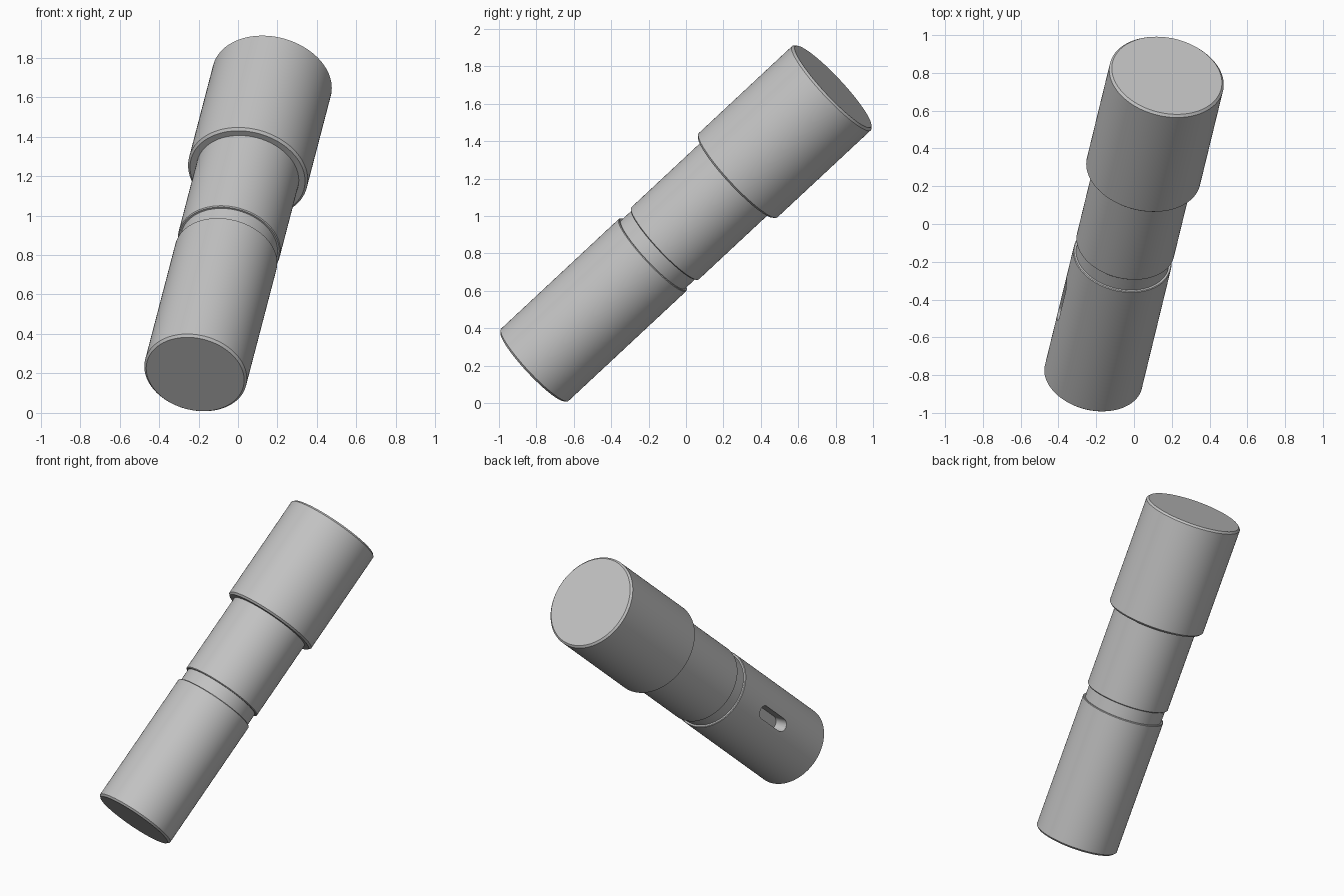
import bpy, bmesh, math
from mathutils import Vector, Matrix

if "Cube" in bpy.data.objects:
    bpy.data.objects.remove(bpy.data.objects["Cube"], do_unlink=True)

# One plain grey for the whole part
grey = bpy.data.materials.new("plain_grey")
grey.use_nodes = True
colour = (0.55, 0.55, 0.55, 1)
grey.diffuse_color = colour
grey.node_tree.nodes["Principled BSDF"].inputs["Base Color"].default_value = colour

# Tilted frame: local z runs along the shaft axis, local -x faces the slot
base = Vector((-0.217, -0.817, 0.196))
tip = Vector((0.174, 0.786, 1.691))
axis = (tip - base).normalized()
side = (Vector((1, 0, 0)) - axis * axis.x).normalized()
frame = Matrix((side, axis.cross(side), axis)).transposed().to_4x4()
frame.translation = base
length = (tip - base).length


def make_object(name, bm):
    bmesh.ops.recalc_face_normals(bm, faces=bm.faces)
    mesh = bpy.data.meshes.new(name)
    bm.to_mesh(mesh)
    bm.free()
    mesh.materials.append(grey)
    obj = bpy.data.objects.new(name, mesh)
    bpy.context.collection.objects.link(obj)
    obj.matrix_world = frame
    return obj


def section(radius, low, high, c_low, c_high):
    """Profile of one cylinder with a chamfer at either end."""
    pts = [(radius - c_low, low), (radius, low + c_low),
           (radius, high - c_high), (radius - c_high, high)]
    return list(dict.fromkeys(pts))


def lathe(name, profile, steps=96):
    bm = bmesh.new()
    verts = [bm.verts.new((r, 0, z)) for r, z in profile]
    edges = [bm.edges.new(pair) for pair in zip(verts, verts[1:])]
    bmesh.ops.spin(bm, geom=verts + edges, axis=(0, 0, 1), cent=(0, 0, 0),
                   angle=math.tau, steps=steps, use_merge=True)
    bmesh.ops.remove_doubles(bm, verts=bm.verts, dist=1e-5)
    bmesh.ops.holes_fill(bm, edges=[e for e in bm.edges if e.is_boundary], sides=0)
    return make_object(name, bm)


# Stepped shaft: lower body, relief groove, middle body and wide head
profile = (section(0.264, 0, 0.89, 0.012, 0.004)
           + section(0.25, 0.89, 0.975, 0, 0)
           + section(0.264, 0.975, 1.51, 0.005, 0)
           + section(0.308, 1.51, length, 0.012, 0.012))
shaft = lathe("stepped_shaft", profile)

# Round-ended slot cutter, sunk into the lower body
slot_z, slot_length, slot_width, slot_depth = 0.534, 0.28, 0.085, 0.09
bm = bmesh.new()
half = slot_length / 2 - slot_width / 2
outline = []
for end in (1, -1):
    for i in range(13):
        a = math.pi * i / 12
        outline.append(bm.verts.new((-0.264 + slot_depth,
                                     end * math.cos(a) * slot_width / 2,
                                     slot_z + end * (half + math.sin(a) * slot_width / 2))))
floor = bm.faces.new(outline)
wall = bmesh.ops.extrude_face_region(bm, geom=[floor], use_keep_orig=True)["geom"]
bmesh.ops.translate(bm, vec=(-0.2, 0, 0),
                    verts=[g for g in wall if isinstance(g, bmesh.types.BMVert)])
cutter = make_object("slot_cutter", bm)
cutter.hide_render = True

# Cut the slot, then drop the cutter
cut = shaft.modifiers.new("slot", "BOOLEAN")
cut.operation = "DIFFERENCE"
cut.solver = "EXACT"
cut.object = cutter
bpy.ops.object.select_all(action="DESELECT")
shaft.select_set(True)
bpy.context.view_layer.objects.active = shaft
bpy.ops.object.modifier_apply(modifier=cut.name)
bpy.data.objects.remove(cutter, do_unlink=True)
bpy.ops.object.shade_smooth_by_angle(angle=math.radians(30))
